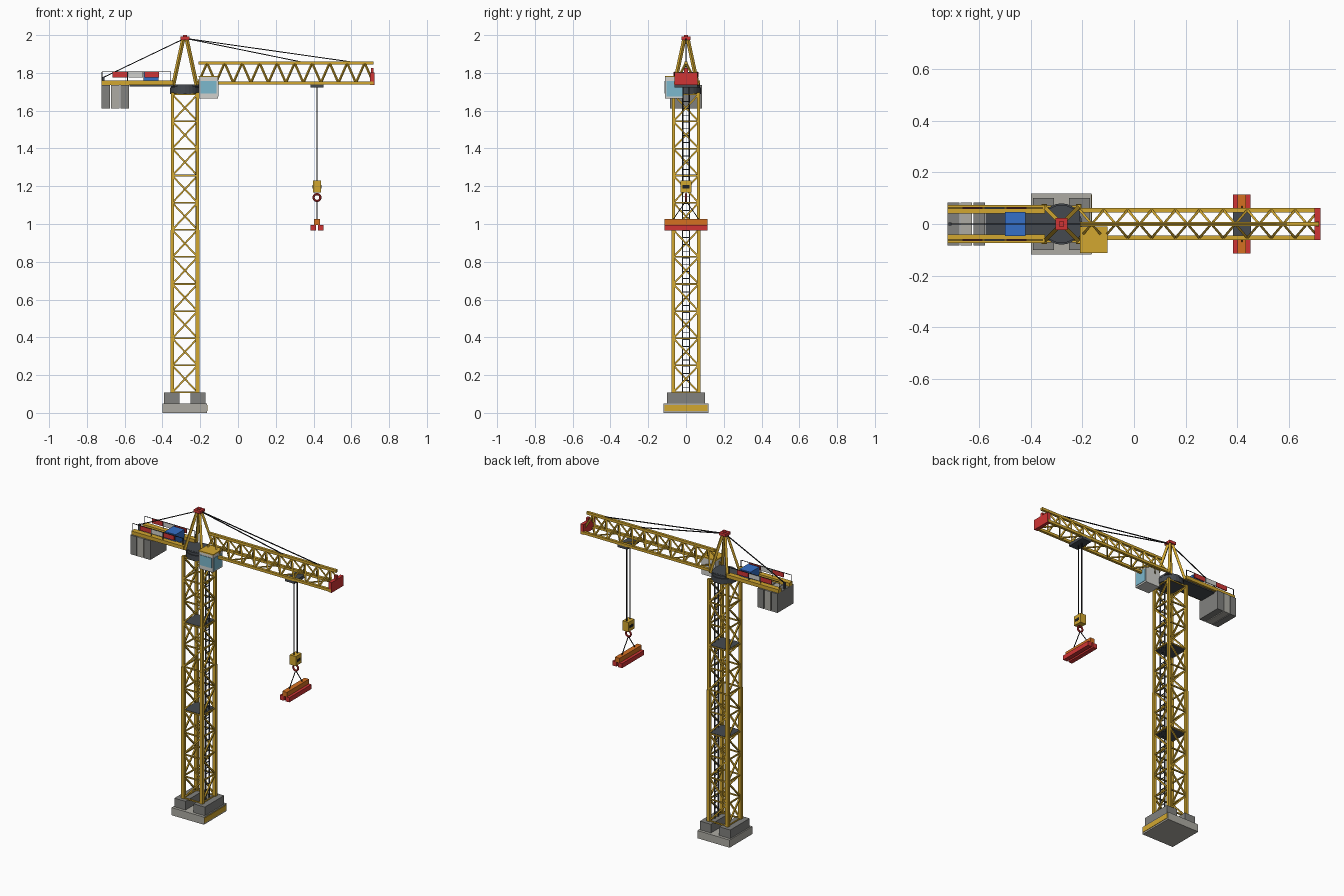
import bpy, bmesh, math
from mathutils import Vector, Matrix

cube = bpy.data.objects.get("Cube")
if cube:
    bpy.data.objects.remove(cube)


def material(name, r, g, b):
    m = bpy.data.materials.new(name)
    m.use_nodes = True
    m.diffuse_color = (r, g, b, 1)
    m.node_tree.nodes["Principled BSDF"].inputs["Base Color"].default_value = (r, g, b, 1)
    return m


YELLOW = material("crane yellow", .65, .39, .03)
STEEL = material("dark steel", .06, .068, .08)
CONCRETE = material("light concrete", .42, .41, .37)
BALLAST = material("grey ballast", .22, .22, .21)
RED = material("signal red", .63, .035, .035)
ORANGE = material("load orange", .66, .16, .015)
BLUE = material("winch blue", .035, .16, .58)
GLASS = material("window glass", .20, .48, .61)
BLACK = material("cable black", .014, .014, .016)
WHITE = material("panel white", .64, .64, .61)


class Part:
    """One named object gathered from simple solids."""

    def __init__(self, name, mat):
        self.name, self.mat, self.bm = name, mat, bmesh.new()

    def box(self, x0, x1, y0, y1, z0, z1):
        lo, hi = Vector((x0, y0, z0)), Vector((x1, y1, z1))
        m = Matrix.Translation((lo + hi) / 2) @ Matrix.Diagonal((*(hi - lo), 1))
        bmesh.ops.create_cube(self.bm, size=1, matrix=m)
        return self

    def bar(self, a, b, w):
        a, b = Vector(a), Vector(b)
        d = b - a
        rot = d.to_track_quat('Z', 'Y').to_matrix().to_4x4()
        if abs(d.x) + abs(d.y) < 1e-5:
            rot = Matrix.Identity(4)
        m = Matrix.Translation((a + b) / 2) @ rot @ Matrix.Diagonal((w, w, d.length, 1))
        bmesh.ops.create_cube(self.bm, size=1, matrix=m)
        return self

    def disc(self, x, y, z0, z1, r, n=24):
        bmesh.ops.create_cone(self.bm, cap_ends=True, segments=n, radius1=r, radius2=r,
                              depth=z1 - z0, matrix=Matrix.Translation((x, y, (z0 + z1) / 2)))
        return self

    def done(self):
        me = bpy.data.meshes.new(self.name)
        self.bm.to_mesh(me)
        self.bm.free()
        me.materials.append(self.mat)
        ob = bpy.data.objects.new(self.name, me)
        bpy.context.collection.objects.link(ob)


CX = -.281          # mast axis
SIDES = (-1, 1)

# Foundation
Part("foundation_slab", CONCRETE).box(CX - .118, CX + .116, -.118, .118, 0, .05).done()
Part("slab_stripe", YELLOW).box(CX + .115, CX + .119, -.114, .114, .01, .043).done()
blocks = Part("foundation_blocks", BALLAST)
for s in SIDES:
    blocks.box(CX + s * .07 - .04, CX + s * .07 + .04, -.1, .1, .05, .107)
blocks.done()

# Lattice mast: legs, ring members and one zigzag brace per face
Z0, BAY, BAYS, H = .108, .1435, 11, .067
legs = Part("mast_legs", YELLOW)
for sx in SIDES:
    for sy in SIDES:
        x, y = CX + sx * H, sy * H
        legs.bar((x, y, .05), (x, y, Z0 + 6 * BAY), .02)
        legs.bar((x, y, Z0 + 6 * BAY), (x, y, 1.695), .016)
legs.done()
braces = Part("mast_braces", YELLOW)
corners = [(CX - H, -H), (CX + H, -H), (CX + H, H), (CX - H, H)]
for i in range(BAYS + 1):
    z = Z0 + i * BAY
    for k in range(4):
        a, b = corners[k], corners[(k + 1) % 4]
        braces.bar((*a, z), (*b, z), .008)
        if i < BAYS:
            if i % 2:
                a, b = b, a
            braces.bar((*a, z), (*b, z + BAY), .009)
braces.done()
decks = Part("mast_platforms", STEEL)
for i in (4, 8):
    z = Z0 + i * BAY
    decks.box(CX - .066, CX + .066, -.066, .066, z - .004, z + .006)
decks.done()

# Ladder on the jib side of the mast
ladder = Part("mast_ladder", STEEL)
LX = CX + .06
for s in SIDES:
    ladder.bar((LX, s * .019, .06), (LX, s * .019, 1.69), .006)
for i in range(45):
    z = .1 + i * .036
    ladder.bar((LX, -.019, z), (LX, .019, z), .004)
ladder.done()

# Slewing ring
Part("slewing_ring", STEEL).disc(CX, 0, 1.688, 1.722, .08).disc(CX, 0, 1.72, 1.738, .074).done()

# Tower head
head = Part("tower_head", YELLOW)
for sx in SIDES:
    for sy in SIDES:
        head.bar((CX + sx * .062, sy * .062, 1.735), (CX + sx * .009, sy * .009, 1.98), .015)
head.done()
Part("head_cap", RED).box(CX - .024, CX + .024, -.024, .024, 1.975, 1.993).box(
    CX - .01, CX + .01, -.01, .01, 1.965, 2).done()

# Counter jib with deck, weights, winch and guard rails
beams = Part("counter_jib_beams", YELLOW)
for s in SIDES:
    beams.box(-.722, -.345, s * .057 - .017, s * .057 + .017, 1.737, 1.76)
beams.done()
Part("counter_jib_deck", STEEL).box(-.575, -.21, -.06, .06, 1.729, 1.739).done()
for i, mat in enumerate((BALLAST, CONCRETE, BALLAST)):
    x = -.722 + i * .05
    Part(f"counterweight_{i + 1}", mat).box(x, x + .045, -.084, .084, 1.612, 1.737).done()
Part("winch_housing", BLUE).box(-.5, -.42, -.046, .046, 1.739, 1.805).done()
RY = .062
rails = Part("guard_rails", BLACK)
for s in SIDES:
    rails.bar((-.72, s * RY, 1.805), (-.355, s * RY, 1.805), .003)
    for x in (-.72, -.585, -.5, -.355):
        rails.bar((x, s * RY, 1.755), (x, s * RY, 1.805), .003)
rails.done()
for x, mat, label in ((-.665, RED, "outer"), (-.58, WHITE, "middle"), (-.495, RED, "inner")):
    panels = Part(f"rail_panels_{label}", mat)
    for s in SIDES:
        panels.box(x, x + .078, s * RY - .003, s * RY + .003, 1.775, 1.804)
    panels.done()

# Triangular jib
JX0, JX1, TOP, LOW, JY = -.21, .717, 1.853, 1.747, .054
chords = Part("jib_chords", YELLOW)
chords.bar((JX0, 0, TOP), (JX1, 0, TOP), .017)
for s in SIDES:
    chords.bar((JX0, s * JY, LOW), (JX1, s * JY, LOW), .017)
chords.done()
lacing = Part("jib_lacing", YELLOW)
N = 10
step = (JX1 - JX0) / N
for i in range(N):
    x = JX0 + i * step
    for s in SIDES:
        lacing.bar((x, s * JY, LOW), (x + step / 2, 0, TOP), .009)
        lacing.bar((x + step / 2, 0, TOP), (x + step, s * JY, LOW), .009)
    t = 1 if i % 2 else -1
    lacing.bar((x, t * JY, LOW), (x + step, -t * JY, LOW), .007)
lacing.done()
Part("jib_end_plate", RED).box(.7, .722, -.062, .062, 1.735, 1.802).done()
Part("jib_end_lamp", RED).box(.704, .718, -.01, .01, 1.8, 1.825).done()

# Tie cables
ties = Part("tie_cables", BLACK)
for end in ((-.715, 0, 1.775), (.335, 0, 1.858), (.6, 0, 1.858)):
    ties.bar((CX, 0, 1.983), end, .005)
ties.done()
Part("tie_anchor", STEEL).box(-.72, -.708, -.006, .006, 1.735, 1.778).done()

# Operator cab
Part("cab_body", WHITE).box(-.207, -.105, -.11, -.012, 1.665, 1.777).done()
Part("cab_roof", YELLOW).box(-.209, -.102, -.112, -.009, 1.777, 1.784).done()
Part("cab_windows", GLASS).box(-.198, -.113, -.113, -.109, 1.692, 1.758).box(
    -.106, -.102, -.103, -.019, 1.675, 1.757).done()

# Trolley, hoist ropes and hook block
TX = .418
Part("trolley", STEEL).box(TX - .035, TX + .035, -.062, .062, 1.722, 1.741).done()
ropes = Part("hoist_ropes", BLACK)
for s in SIDES:
    ropes.bar((TX, s * .016, 1.22), (TX, s * .016, 1.73), .005)
    ropes.bar((TX, 0, 1.122), (TX, s * .07, 1.022), .004)
ropes.done()
Part("hook_block", YELLOW).box(TX - .022, TX + .022, -.03, .03, 1.167, 1.23).done()
Part("hook_block_bands", BLACK).box(TX - .023, TX + .023, -.018, .018, 1.188, 1.206).done()
bpy.ops.mesh.primitive_torus_add(location=(TX, 0, 1.14), rotation=(math.pi / 2, 0, 0),
                                 major_radius=.018, minor_radius=.006,
                                 major_segments=20, minor_segments=8)
hook = bpy.context.object
hook.name = "hook_ring"
hook.data.materials.append(RED)
bpy.ops.object.shade_smooth_by_angle()

# Hanging load of stacked beams
lower = Part("load_lower_beams", RED)
for s in SIDES:
    x = TX + s * .02
    lower.box(x - .0145, x + .0145, -.115, .115, .966, .996)
lower.done()
Part("load_upper_beam", ORANGE).box(TX - .0165, TX + .0165, -.115, .115, .996, 1.026).done()
